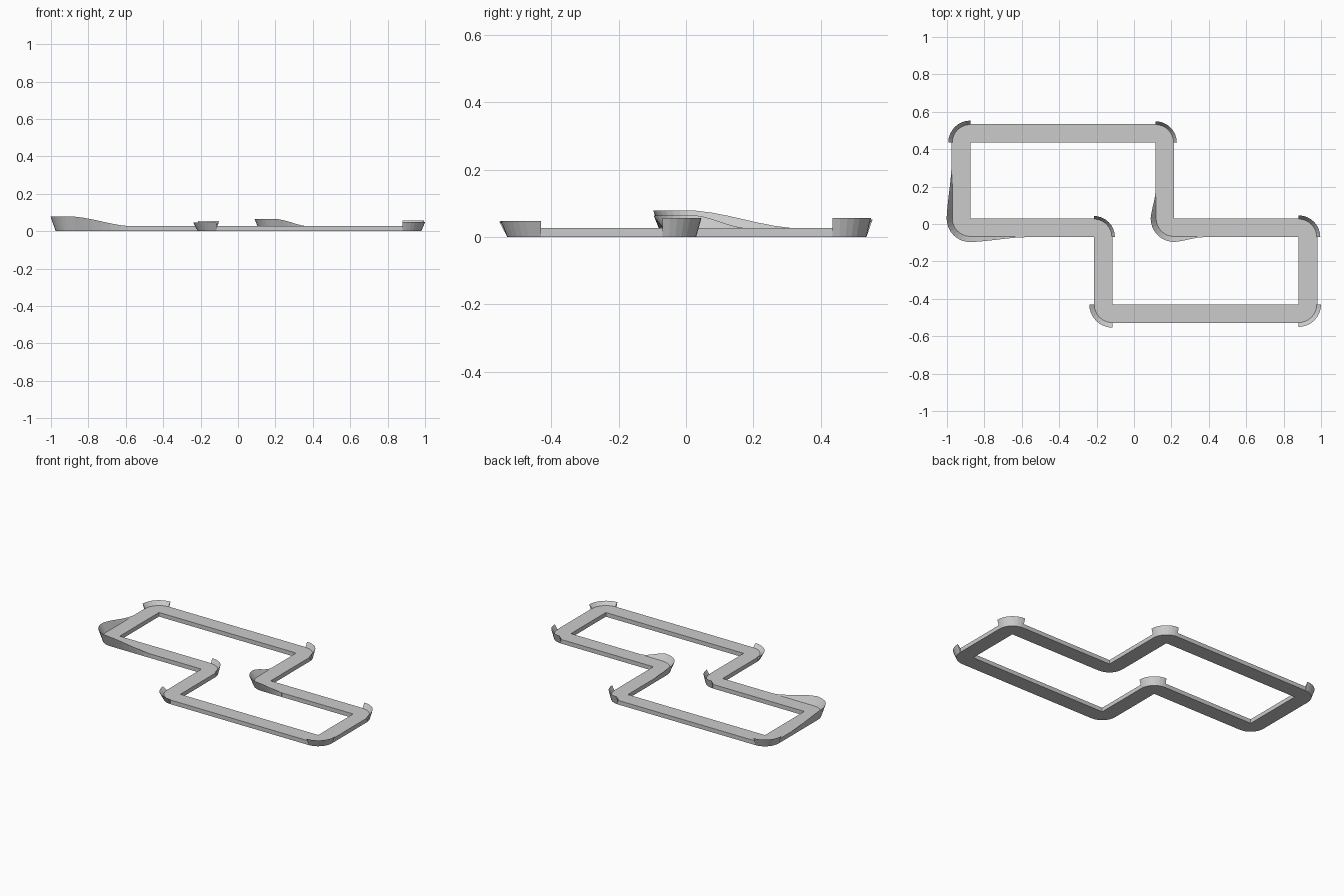
import bpy, bmesh, math
from mathutils import Vector

if "Cube" in bpy.data.objects:
    bpy.data.objects.remove(bpy.data.objects["Cube"])

W, T, SEG = 0.1, 0.027, 8      # track width, thickness, corner segments
# Centre line, clockwise; each bend: x, y, wall height, outset, run-out before, run-out after
BENDS = [
    (-0.925, 0.485, 0.052, 0.018, 0, 0),
    (0.165, 0.485, 0.057, 0.014, 0, 0),
    (0.165, -0.02, 0.064, 0.026, 0.14, 0.15),
    (0.93, -0.02, 0.057, 0.016, 0, 0),
    (0.93, -0.48, 0.048, 0.020, 0, 0),
    (-0.165, -0.48, 0.046, 0.024, 0, 0),
    (-0.165, -0.02, 0.055, 0.013, 0, 0),
    (-0.925, -0.02, 0.078, 0.027, 0.29, 0.28),
]


def make_object(name, bm):
    bmesh.ops.remove_doubles(bm, verts=bm.verts, dist=1e-5)
    bmesh.ops.recalc_face_normals(bm, faces=bm.faces)
    mesh = bpy.data.meshes.new(name)
    bm.to_mesh(mesh)
    bm.free()
    obj = bpy.data.objects.new(name, mesh)
    bpy.context.collection.objects.link(obj)


def sweep(name, sections, closed):
    bm = bmesh.new()
    rows = [[bm.verts.new(p) for p in s] for s in sections]
    n, k = len(rows), len(rows[0])
    for i in range(n if closed else n - 1):
        a, b = rows[i], rows[(i + 1) % n]
        for j in range(k):
            m = (j + 1) % k
            pts = [a[j], a[m], b[m], b[j]]
            # skip the repeated edge at the pivot of a bend
            uniq = []
            for v in pts:
                if all((v.co - u.co).length > 1e-6 for u in uniq):
                    uniq.append(v)
            if len(uniq) > 2:
                bm.faces.new(uniq)
    if not closed:
        bm.faces.new(rows[0])
        bm.faces.new(rows[-1])
    make_object(name, bm)


def bend_frame(i):
    p = [Vector(b[:2]) for b in BENDS]
    n = len(p)
    d0 = (p[i] - p[i - 1]).normalized()
    d1 = (p[(i + 1) % n] - p[i]).normalized()
    return p[i] + (d1 - d0) * W / 2, d0, d1    # pivot at the inner corner


def at(p, z):
    return (p.x, p.y, z)


# Flat track ring: round outside and sharp inside at every bend
ring = []
for i in range(len(BENDS)):
    pivot, d0, d1 = bend_frame(i)
    right_turn = d0.x * d1.y - d0.y * d1.x < 0
    for s in range(SEG + 1):
        a = math.pi / 2 * s / SEG
        outer = pivot + (-d1 * math.cos(a) + d0 * math.sin(a)) * W
        l, r = (outer, pivot) if right_turn else (pivot, outer)
        ring.append([at(l, 0), at(l, T), at(r, T), at(r, 0)])
sweep("track_ring", ring, True)

# Flared banking walls around the outside of the bends
for i, (x, y, h, out, before, after) in enumerate(BENDS):
    pivot, d0, d1 = bend_frame(i)
    line = []                                   # point, outward direction, strength
    steps = 6

    def fade(t):
        return 0.45 * (1 - t) + 0.55 * (1 - t * t * (3 - 2 * t))

    if before:
        for s in range(steps):
            t = 1 - s / steps
            line.append((pivot - d1 * W - d0 * before * t, -d1, fade(t)))
    for s in range(SEG + 1):
        a = math.pi / 2 * s / SEG
        n = -d1 * math.cos(a) + d0 * math.sin(a)
        line.append((pivot + n * W, n, 1))
    if after:
        for s in range(1, steps + 1):
            t = s / steps
            line.append((pivot + d0 * W + d1 * after * t, d0, fade(t)))
    sections = [[at(p, 0), at(p + n * max(out * f, 0.001), T + (h - T) * f),
                 at(p - n * 0.004, T - 0.001)] for p, n, f in line]
    sweep("bend_wall_%d" % (i + 1), sections, False)
